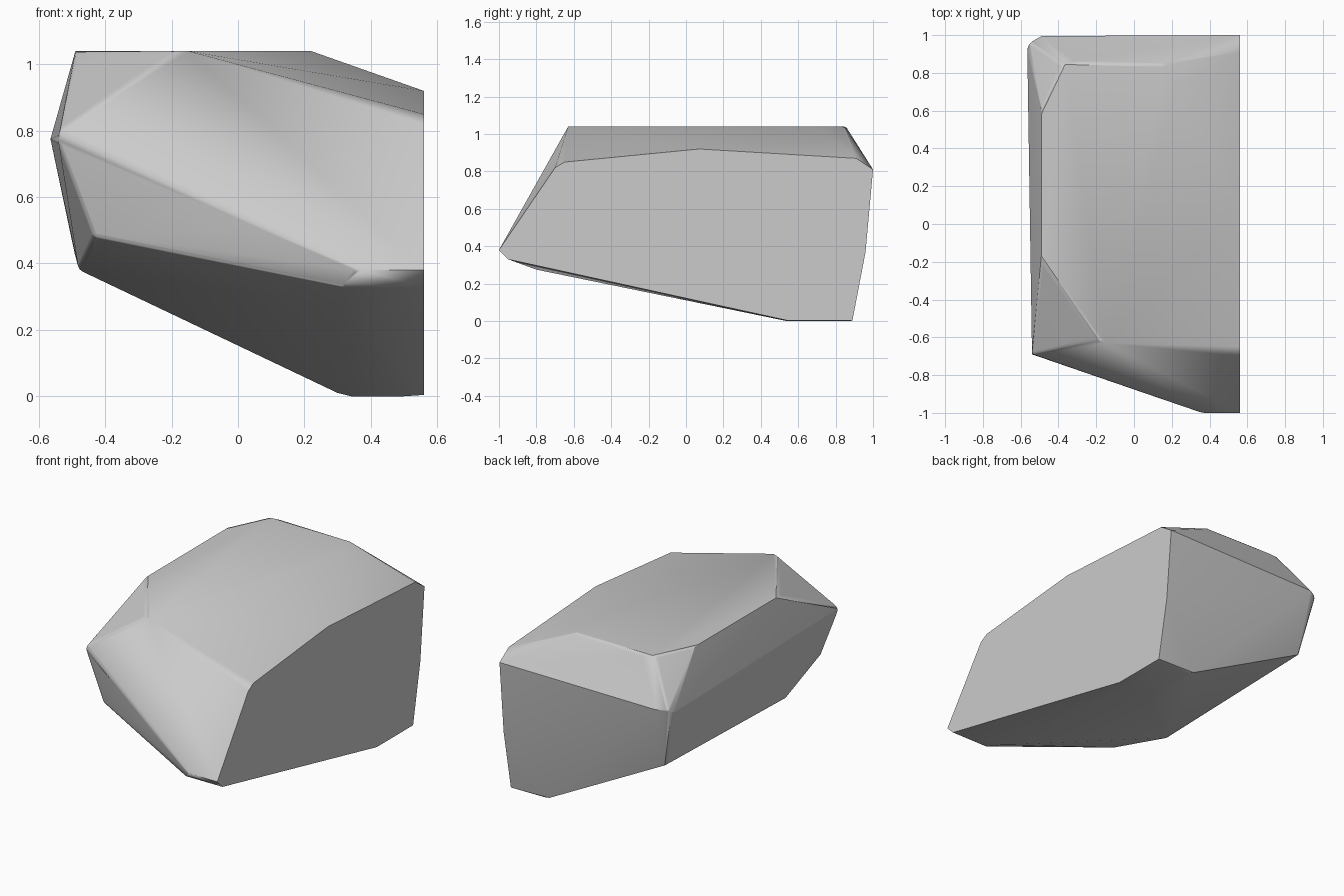
import bpy
import bmesh
from math import radians

cube = bpy.data.objects.get("Cube")
if cube:
    bpy.data.objects.remove(cube, do_unlink=True)

# Stone colour
stone = bpy.data.materials.new("grey_stone")
stone.use_nodes = True
grey = (0.6, 0.6, 0.6, 1)
stone.diffuse_color = grey
stone.node_tree.nodes["Principled BSDF"].inputs["Base Color"].default_value = grey

# Flat cut side, as a (y, z) outline
CUT_X = 0.56
cut_side = [(-1, .38), (-.95, .33), (.54, .004), (.89, .004), (.96, .37),
            (1, .81), (.91, .87), (.07, .92), (-.65, .85), (-.7, .82)]
corners = [(CUT_X, y, z) for y, z in cut_side]

# Level top, as an (x, y) outline
TOP_Z = 1.04
top = [(-.49, .61), (-.49, -.19), (-.2, -.61), (-.15, -.63), (.22, .71),
       (.15, .845), (-.3, .855), (-.38, .84)]
corners += [(x, y, TOP_Z) for x, y in top]

# Small level foot
corners += [(.34, .54, 0), (.34, .88, 0), (.5, .54, 0), (.5, .88, 0),
            (.3, .54, .01), (.3, .89, .01)]

# Blunt nose and its underside
corners += [(.36, -1, .38), (.31, -.95, .33), (.31, -.8, .275)]

# Rough outer side
corners += [(-.54, -.69, .8), (-.54, -.69, .76), (-.435, -.68, .48),
            (-.48, -.28, .38), (-.49, .89, .42)]

# Back corner
corners += [(-.565, .93, .775), (-.55, .96, .8), (-.49, .995, .8)]

# Wrap the corners into one solid rock
bm = bmesh.new()
weight = bm.edges.layers.float.new("bevel_weight_edge")
for co in corners:
    bm.verts.new(co)
bmesh.ops.convex_hull(bm, input=bm.verts[:])
loose = [v for v in bm.verts if not v.link_faces]
bmesh.ops.delete(bm, geom=loose, context='VERTS')
bmesh.ops.dissolve_limit(bm, angle_limit=radians(1), verts=bm.verts[:], edges=bm.edges[:])
bmesh.ops.recalc_face_normals(bm, faces=bm.faces[:])

# Soften the moderate ridges only, leaving the cut side crisp
for edge in bm.edges:
    ends = [v.co for v in edge.verts]
    moderate = radians(25) < edge.calc_face_angle(0) < radians(65)
    off_cut = max(co.x for co in ends) < CUT_X - 0.01
    raised = min(co.z for co in ends) > 0.3
    if moderate and off_cut and raised and edge.calc_length() > 0.25:
        edge[weight] = 1

mesh = bpy.data.meshes.new("rock")
bm.to_mesh(mesh)
bm.free()
mesh.materials.append(stone)

rock = bpy.data.objects.new("rock", mesh)
bpy.context.collection.objects.link(rock)
bpy.context.view_layer.objects.active = rock
rock.select_set(True)
bpy.ops.object.shade_smooth_by_angle(angle=radians(35))

bevel = rock.modifiers.new("soft_ridges", 'BEVEL')
bevel.limit_method = 'WEIGHT'
bevel.width = 0.012
bevel.segments = 2
normals = rock.modifiers.new("even_shading", 'WEIGHTED_NORMAL')
normals.keep_sharp = True
